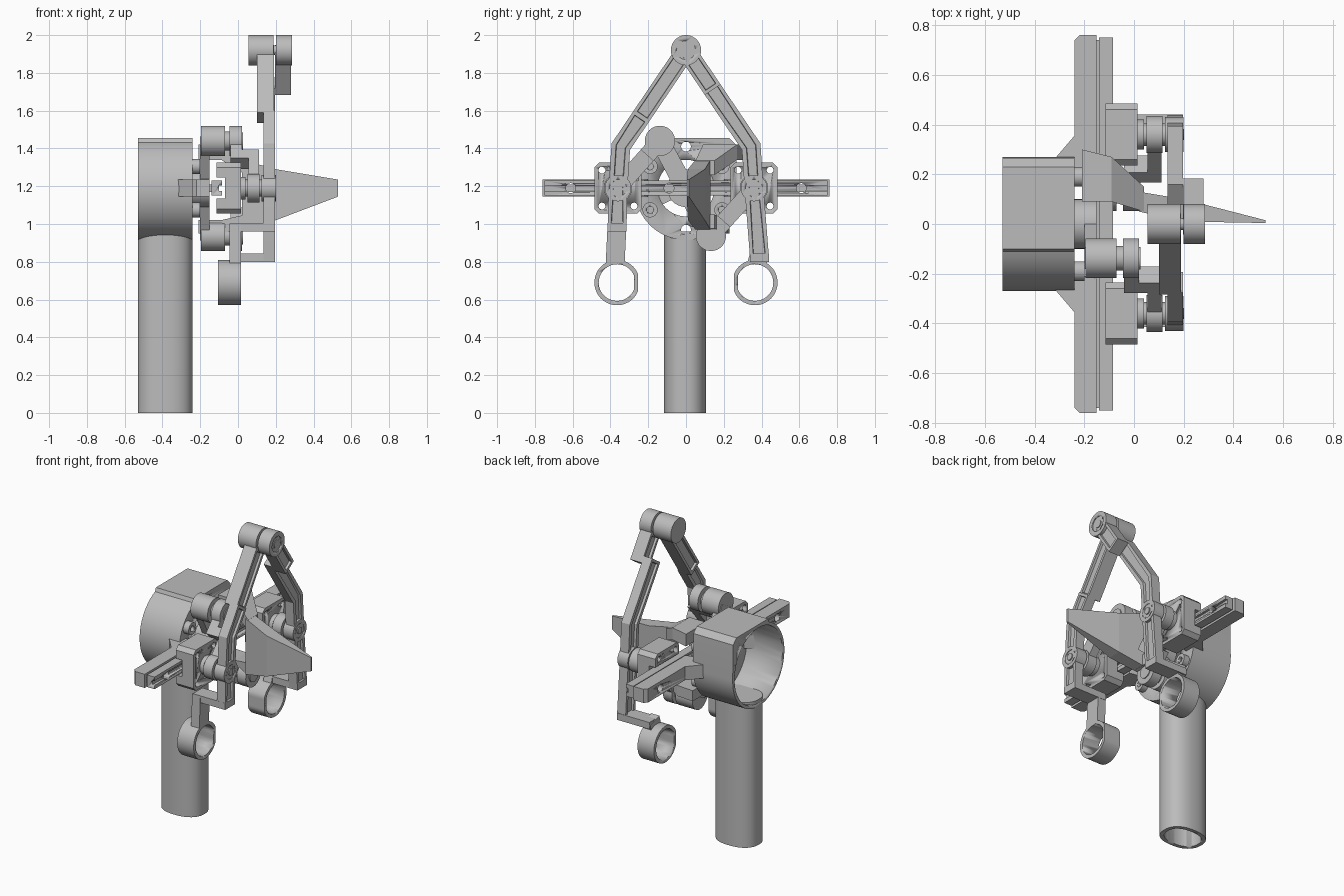
import bpy, bmesh, math
from mathutils import Vector

cube = bpy.data.objects.get("Cube")
if cube:
    bpy.data.objects.remove(cube)

grey = bpy.data.materials.new("plain grey")
grey.use_nodes = True
COLOR = (0.5, 0.5, 0.5, 1)
grey.diffuse_color = COLOR
grey.node_tree.nodes["Principled BSDF"].inputs["Base Color"].default_value = COLOR
CZ = 1.19  # height of the main axis


def finish(name, bm, smooth=True):
    bmesh.ops.recalc_face_normals(bm, faces=bm.faces)
    me = bpy.data.meshes.new(name)
    bm.to_mesh(me)
    bm.free()
    me.materials.append(grey)
    ob = bpy.data.objects.new(name, me)
    bpy.context.collection.objects.link(ob)
    if smooth:
        bpy.ops.object.select_all(action='DESELECT')
        ob.select_set(True)
        bpy.context.view_layer.objects.active = ob
        bpy.ops.object.shade_smooth_by_angle(angle=math.radians(30))
    return ob


def prism(name, pts, a, b, axis='x', groove=0.0):
    """Extrude a profile: (y, z) along x, or (x, y) along z."""
    bm = bmesh.new()

    def put(p, t):
        return bm.verts.new((t, *p) if axis == 'x' else (*p, t))
    lo = [put(p, a) for p in pts]
    hi = [put(p, b) for p in pts]
    caps = [bm.faces.new(lo[::-1]), bm.faces.new(hi)]
    n = len(pts)
    for i in range(n):
        bm.faces.new((lo[i], lo[(i + 1) % n], hi[(i + 1) % n], hi[i]))
    if groove:
        bmesh.ops.recalc_face_normals(bm, faces=bm.faces)
        for f in caps:
            bmesh.ops.inset_region(bm, faces=[f], thickness=groove)
            bmesh.ops.inset_region(bm, faces=[f], thickness=0.003, depth=-0.015)
    return finish(name, bm)


def circle(y, z, r, n=40):
    return [(y + r * math.cos(2 * math.pi * i / n), z + r * math.sin(2 * math.pi * i / n)) for i in range(n)]


def cyl(name, x0, x1, y, z, r):
    return prism(name, circle(y, z, r), x0, x1)


def box(name, x0, x1, y0, y1, z0, z1):
    return prism(name, [(y0, z0), (y1, z0), (y1, z1), (y0, z1)], x0, x1)


def cut(ob, cutters):
    """Subtract the cutters, then discard them."""
    for c in cutters:
        m = ob.modifiers.new("cut", 'BOOLEAN')
        m.operation, m.object, m.solver = 'DIFFERENCE', c, 'EXACT'
    dg = bpy.context.evaluated_depsgraph_get()
    me = bpy.data.meshes.new_from_object(ob.evaluated_get(dg))
    ob.modifiers.clear()
    ob.data = me
    for c in cutters:
        bpy.data.objects.remove(c)
    return ob


def strip(path, w):
    """Outline of a bar of width w along a bent path."""
    path = [Vector(p) for p in path]
    left, right = [], []
    for i, p in enumerate(path):
        d0 = (p - path[max(i - 1, 0)]).normalized() if i else (path[1] - p).normalized()
        d1 = (path[i + 1] - p).normalized() if i < len(path) - 1 else d0
        t = (d0 + d1).normalized()
        n = Vector((-t.y, t.x)) * (w / 2 / max(t.dot(d0), 0.3))
        left.append(tuple(p + n))
        right.append(tuple(p - n))
    return left + right[::-1]


def loft(name, sections):
    """Join rectangles given as (x, y0, y1, z0, z1)."""
    bm = bmesh.new()
    rings = [[bm.verts.new((x, y, z)) for y, z in ((y0, z0), (y1, z0), (y1, z1), (y0, z1))]
             for x, y0, y1, z0, z1 in sections]
    for r, s in zip(rings, rings[1:]):
        for i in range(4):
            bm.faces.new((r[i], r[(i + 1) % 4], s[(i + 1) % 4], s[i]))
    bm.faces.new(rings[0][::-1])
    bm.faces.new(rings[-1])
    return finish(name, bm, False)


# Hollow grip tube
def oval(a, b, n=48):
    pts = []
    for i in range(n):
        c, s = math.cos(2 * math.pi * i / n), math.sin(2 * math.pi * i / n)
        pts.append((-0.385 + a * math.copysign(abs(c) ** 0.85, c), -0.005 + b * math.copysign(abs(s) ** 0.85, s)))
    return pts


cut(prism("grip_tube", oval(0.145, 0.112), 0, 0.96, 'z'),
    [prism("grip_cutter", oval(0.12, 0.087), -0.1, 0.9, 'z')])

# Drum housing with a squared upper corner, open at the rear
arc = [math.radians(-a) for a in range(0, 248, 6)]
drum = [(-0.1, 1.455), (0.23, 1.455), (0.265, 1.42)]
drum += [(0.27 * math.cos(a), CZ - 0.005 + 0.27 * math.sin(a)) for a in arc]
housing = prism("drum_housing", drum, -0.53, -0.24)
cutters = [cyl("drum_cutter", -0.6, -0.27, 0, CZ - 0.005, 0.25), cyl("bore_cutter", -0.4, -0.1, 0, CZ, 0.15)]
cutters += [cyl("hole_cutter", -0.4, -0.1, 0, CZ + s * 0.22, 0.026) for s in (-1, 1)]
cut(housing, cutters)

# Crank with hub, arm and two offset bosses
CRANK = [(-0.138, 1.44), (0.132, 0.937)]
cyl("crank_hub", -0.25, -0.15, 0, CZ, 0.1)
prism("crank_arm", strip(CRANK, 0.1), -0.2, -0.15)
prism("hub_spoke", strip([(-0.17, CZ - 0.08), (0.17, CZ + 0.08)], 0.05), -0.265, -0.24)
for y, z in CRANK:
    cyl("crank_boss", -0.195, -0.07, y, z, 0.08)
    cyl("crank_pin", -0.07, -0.04, y, z, 0.05)
    cyl("link_eye", -0.045, 0.02, y, z, 0.08)
    cyl("link_cap", 0.02, 0.026, y, z, 0.045)
for sy in (-1, 1):
    for sz in (-1, 1):
        cut(cyl("face_boss", -0.24, -0.2, sy * 0.19, CZ + sz * 0.115, 0.04),
            [cyl("boss_cutter", -0.22, -0.1, sy * 0.19, CZ + sz * 0.115, 0.018)])

# Guide rail
rail = box("guide_rail", -0.14, -0.085, -0.75, 0.75, 1.15, 1.23)
cut(rail, [cyl("rail_cutter", -0.3, 0, y, CZ, 0.026) for y in (-0.61, -0.09, 0.09, 0.61)]
    + [box("groove_cutter", -0.1, 0, -1, 1, 1.175, 1.205)])
box("rail_web", -0.15, -0.14, -0.74, 0.74, 1.17, 1.21)

for s in (-1, 1):
    side = "left" if s > 0 else "right"
    y = s * 0.36
    # Rail bracket and gusset
    bracket = prism(side + "_rail_bracket", [(-0.24, s * 0.2), (-0.15, s * 0.22), (-0.15, s * 0.76),
                    (-0.22, s * 0.76), (-0.24, s * 0.74)], 1.145, 1.235, 'z')
    cut(bracket, [cyl("bracket_cutter", -0.3, 0, s * 0.61, CZ, 0.026)])
    prism(side + "_gusset", [(-0.33, s * 0.25), (-0.24, s * 0.355), (-0.235, s * 0.2)], 1.145, 1.235, 'z')
    # Sliding carriage
    h, v, c = 0.125, 0.135, 0.025
    octagon = [(y - h, CZ - v + c), (y - h + c, CZ - v), (y + h - c, CZ - v), (y + h, CZ - v + c),
               (y + h, CZ + v - c), (y + h - c, CZ + v), (y - h + c, CZ + v), (y - h, CZ + v - c)]
    block = prism(side + "_carriage", octagon, -0.115, 0.015)
    cutters = [box("slot_cutter", -0.2, -0.07, y - 0.3, y + 0.3, 1.135, 1.245)]
    cutters += [cyl("screw_cutter", -0.2, 0.1, y + a * 0.085, CZ + b * 0.095, 0.018) for a in (-1, 1) for b in (-1, 1)]
    cut(block, cutters)
    # Pivot stack
    cyl(side + "_pivot_pin", 0.0, 0.19, y, CZ, 0.045)
    cyl(side + "_pivot_spacer", 0.01, 0.04, y, CZ, 0.06)
    cyl(side + "_link_end", 0.05, 0.115, y, CZ, 0.075)
    cut(cyl(side + "_arm_hub", 0.125, 0.2, y, CZ, 0.07), [cyl("hub_cutter", 0.195, 0.3, y, CZ, 0.045)])
    cyl(side + "_pivot_cap", 0.19, 0.202, y, CZ, 0.022)
    # Stepped link from crank to carriage
    cy, cz = CRANK[0] if s < 0 else CRANK[1]
    a, b = Vector((cy, cz)), Vector((y, CZ))
    m = a.lerp(b, 0.42)
    prism(side + "_link_inner", strip([a, a.lerp(b, 0.48)], 0.09), -0.04, 0.02)
    prism(side + "_link_step", strip([a.lerp(b, 0.3), a.lerp(b, 0.48)], 0.09), -0.02, 0.11)
    prism(side + "_link_outer", strip([m, b], 0.09), 0.055, 0.11)
    # Long swing arm
    top, elbow, pivot = (0, 1.92), (s * 0.345, 1.41), (y, CZ)
    joint = Vector(top).lerp(Vector(elbow), 0.41 if s > 0 else 0.7)
    upper = (0.197, 0.28) if s > 0 else (0.1, 0.19)
    tail = (s * 0.39, 0.81) if s > 0 else (-0.365, 0.97)
    prism(side + "_upper_arm", strip([top, joint], 0.1), *upper, groove=0.025)
    overlap = Vector(top).lerp(Vector(elbow), 0.34 if s > 0 else 0.68)
    prism(side + "_middle_arm", strip([overlap, elbow, pivot, tail], 0.1), 0.135, 0.197, groove=0.025)
    # Step back to the finger ring
    ty, tz = tail
    box(side + "_arm_step", -0.04, 0.197, ty - 0.05, ty + 0.05, tz - 0.01, tz + 0.035)
    prism(side + "_lower_arm", strip([(ty, tz + 0.03), (s * 0.375, 0.79)], 0.1), -0.045, 0.015)

    # Finger ring with a flat inner side
    def ring(r, flat):
        return [(s * max(s * p, flat), q) for p, q in circle(s * 0.365, 0.69, r, 48)]
    cut(prism(side + "_finger_ring", ring(0.12, 0.255), -0.105, 0.015),
        [prism("ring_cutter", ring(0.097, 0.275), -0.2, 0.1)])

# Top hinge
for name, x0, x1 in (("hinge_rear", 0.055, 0.187), ("hinge_front", 0.2, 0.285)):
    cut(cyl(name, x0, x1, 0, 1.92, 0.08), [cyl("hinge_cutter", x1 - 0.006, x1 + 0.1, 0, 1.92, 0.05)])
cyl("hinge_pin", 0.1, 0.283, 0, 1.92, 0.025)

# Pointed nose carried by two legs
loft("nose", [(0.02, 0.05, 0.13, 0.97, 1.34), (0.2, 0.01, 0.1, 1.02, 1.29), (0.53, 0.004, 0.015, 1.145, 1.235)])
loft("nose_upper_leg", [(-0.21, 0.09, 0.3, 1.34, 1.42), (-0.09, 0.09, 0.27, 1.34, 1.42), (0.04, 0.05, 0.15, 1.26, 1.335)])
loft("nose_lower_leg", [(-0.21, 0.09, 0.23, 0.95, 1.02), (-0.09, 0.09, 0.22, 0.95, 1.02), (0.04, 0.05, 0.15, 0.975, 1.05)])
